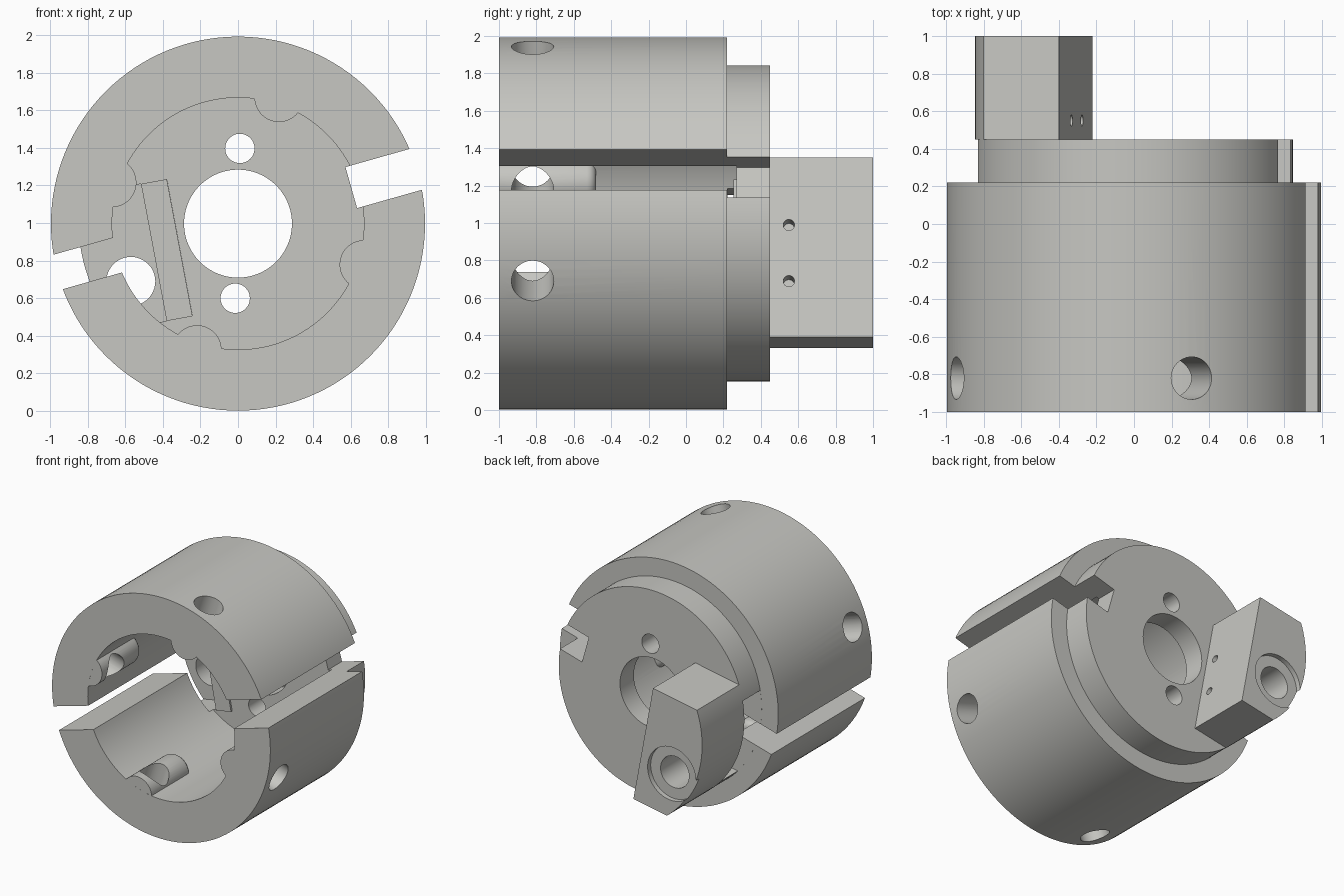
import bpy, bmesh, math
from mathutils import Matrix, Vector

if "Cube" in bpy.data.objects:
    bpy.data.objects.remove(bpy.data.objects["Cube"])

CZ = 0.997  # height of the main axis, which runs along y

metal = bpy.data.materials.new("light_grey_metal")
metal.diffuse_color = (0.57, 0.57, 0.54, 1)
metal.use_nodes = True
metal.node_tree.nodes["Principled BSDF"].inputs["Base Color"].default_value = metal.diffuse_color


def finish(name, bm):
    bmesh.ops.recalc_face_normals(bm, faces=bm.faces)
    if bm.calc_volume(signed=True) < 0:
        bmesh.ops.reverse_faces(bm, faces=bm.faces)
    me = bpy.data.meshes.new(name)
    bm.to_mesh(me)
    bm.free()
    me.materials.append(metal)
    ob = bpy.data.objects.new(name, me)
    bpy.context.collection.objects.link(ob)
    return ob


def lathe(name, profile, seg):
    """Closed (radius, y) profile turned around the main axis."""
    bm = bmesh.new()
    rings = []
    for i in range(seg):
        a = 2 * math.pi * i / seg
        rings.append([bm.verts.new((r * math.cos(a), y, CZ + r * math.sin(a)))
                      for r, y in profile])
    n = len(profile)
    for i in range(seg):
        p, q = rings[i], rings[(i + 1) % seg]
        for j in range(n):
            k = (j + 1) % n
            bm.faces.new((p[j], p[k], q[k], q[j]))
    return finish(name, bm)


def cylinder(name, r, a, b, seg=48, round_end=0):
    """Cylinder of radius r from point a to point b."""
    a, b = Vector(a), Vector(b)
    axis = b - a
    bm = bmesh.new()
    bmesh.ops.create_cone(bm, cap_ends=True, segments=seg, radius1=r, radius2=r,
                          depth=axis.length)
    if round_end:
        rim = [e for e in bm.edges if all(v.co.z > 0 for v in e.verts)]
        bmesh.ops.bevel(bm, geom=rim, offset=round_end, segments=4, profile=0.5,
                        affect='EDGES')
    rot = axis.to_track_quat('Z', 'Y').to_matrix().to_4x4()
    bm.transform(Matrix.Translation((a + b) / 2) @ rot)
    return finish(name, bm)


def along_y(name, r, y0, y1, x=0, z=CZ, seg=48, round_end=0):
    return cylinder(name, r, (x, y0, z), (x, y1, z), seg, round_end)


def box(name, origin, u, us, vs, ys):
    """Box turned in the xz plane; u is its long direction, v is u turned left."""
    u = Vector(u).normalized()
    v = Vector((-u.y, u.x))
    bm = bmesh.new()
    bmesh.ops.create_cube(bm, size=1)
    for w in bm.verts:
        p = (Vector(origin) + u * us[w.co.x > 0] + v * vs[w.co.z > 0])
        w.co = (p.x, ys[w.co.y > 0], p.y)
    return finish(name, bm)


def volume(me):
    bm = bmesh.new()
    bm.from_mesh(me)
    v = bm.calc_volume()
    bm.free()
    return v


def boolean(ob, other, op='DIFFERENCE'):
    """Apply a boolean; if a solver leaves the volume unchanged, try the next one."""
    before = volume(ob.data)
    limit = volume(other.data)
    for solver in ('MANIFOLD', 'EXACT', 'FLOAT'):
        backup = ob.data.copy()
        m = ob.modifiers.new("cut", 'BOOLEAN')
        m.operation, m.solver, m.object = op, solver, other
        bpy.context.view_layer.objects.active = ob
        bpy.ops.object.modifier_apply(modifier=m.name)
        change = volume(ob.data) - before
        if op == 'UNION':
            good = 1e-6 < change < limit * 1.01
        else:
            good = change < -1e-6 and len(ob.data.polygons) > 0
            if op == 'DIFFERENCE':
                good = good and -change < limit * 1.01
        if good:
            break
        ob.data = backup
    bpy.data.objects.remove(other, do_unlink=True)


# Housing: stepped drum with a deep front bore and a centre hole at the back
housing = lathe("housing", [(0.67, -1), (0.995, -1), (0.995, 0.22), (0.845, 0.22),
                            (0.845, 0.45), (0.287, 0.45), (0.287, 0.27),
                            (0.67, 0.27)], 128)

# Four rounded bosses in the bore, each with a radial screw hole
spokes = [(math.cos(a), math.sin(a)) for a in
          (math.radians(72 + 90 * i) for i in range(4))]
for c, s in spokes:
    boolean(housing, along_y("boss", 0.13, -0.9995, -0.48, 0.705 * c, CZ + 0.705 * s,
                             round_end=0.05), 'UNION')
for c, s in spokes:
    boolean(housing, cylinder("screw_hole", 0.113, (0.5 * c, -0.82, CZ + 0.5 * s),
                              (1.1 * c, -0.82, CZ + 1.1 * s)))

# Side slots that split the drum
slot_dir = (0.962, 0.272)
boolean(housing, box("right_slot", (0, CZ), slot_dir, (0.632, 1.2),
                     (-0.093, 0.134), (-1.2, 0.7)))
boolean(housing, box("left_slot", (0, CZ), slot_dir, (-1.2, -0.55),
                     (-0.082, 0.108), (-1.2, 0.265)))

# Two pin holes through the rear disc
for x, z in ((0.01, 1.397), (-0.015, 0.6)):
    boolean(housing, along_y("pin_hole", 0.078, 0.1, 0.6, x, z))

# Pocket in the rear disc beneath the block
corner, slope = (-0.40, 1.35), (0.184, -0.983)
boolean(housing, box("pocket", corner, slope, (0.118, 0.86), (-1, 0), (0.221, 0.6)))

# Rear block: slice of a round bar with a tongue reaching into the pocket
block = along_y("rear_block", 0.847, 0.45, 1, seg=128)
boolean(block, box("block_limits", corner, slope, (0, 0.977), (-0.9, 0), (0.3, 1.2)),
        'INTERSECT')
boolean(block, box("tongue", corner, slope, (0.118, 0.86), (-0.14, -0.0005),
                   (0.255, 0.5)), 'UNION')

# Long hole with a shallow counterbore, plus two small side holes
boolean(block, along_y("block_hole", 0.13, 0.1, 1.2, -0.57, 0.69))
boolean(block, along_y("counterbore", 0.22, 0.96, 1.2, -0.57, 0.69))
for z in (0.99, 0.69):
    x = -0.40 + (1.35 - z) * 0.187
    boolean(block, cylinder("side_hole", 0.03, (x - 0.118, 0.55, z - 0.022),
                            (x + 0.098, 0.55, z + 0.018), 24))

for ob in (housing, block):
    bpy.ops.object.select_all(action='DESELECT')
    ob.select_set(True)
    bpy.context.view_layer.objects.active = ob
    bpy.ops.object.shade_smooth_by_angle(angle=math.radians(30))
